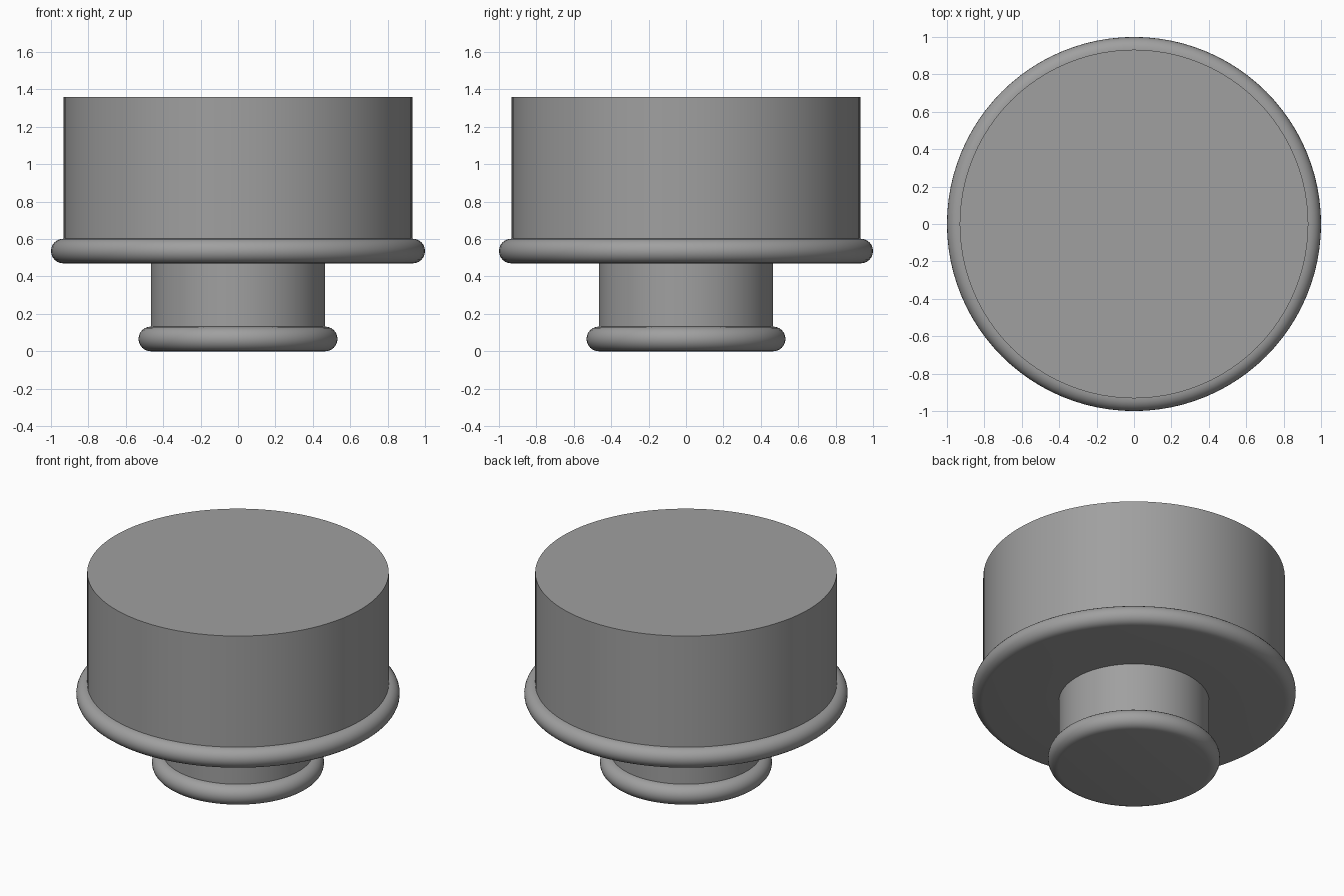
import bpy
import bmesh
from math import sin, cos, pi, tau, radians

cube = bpy.data.objects.get("Cube")
if cube:
    bpy.data.objects.remove(cube, do_unlink=True)

SEGMENTS = 96

grey = bpy.data.materials.new("plain grey")
grey.use_nodes = True
colour = (0.35, 0.35, 0.35, 1)
grey.diffuse_color = colour
grey.node_tree.nodes["Principled BSDF"].inputs["Base Color"].default_value = colour


def rounded_rim(radius, bottom, top, steps=12):
    """Half-round edge, listed from top to bottom."""
    r = (top - bottom) / 2
    angles = [pi / 2 - pi * i / steps for i in range(steps + 1)]
    return [(radius - r + r * cos(a), bottom + r + r * sin(a)) for a in angles]


def lathe(name, profile, cap_top=False, cap_bottom=False):
    """Revolve a top-to-bottom (radius, height) profile around z."""
    bm = bmesh.new()
    rings = [[bm.verts.new((r * cos(tau * k / SEGMENTS), r * sin(tau * k / SEGMENTS), z))
              for k in range(SEGMENTS)] for r, z in profile]
    for upper, lower in zip(rings, rings[1:]):
        for k in range(SEGMENTS):
            n = (k + 1) % SEGMENTS
            bm.faces.new((upper[k], lower[k], lower[n], upper[n]))
    if cap_top:
        bm.faces.new(rings[0])
    if cap_bottom:
        bm.faces.new(rings[-1][::-1])
    mesh = bpy.data.meshes.new(name)
    bm.to_mesh(mesh)
    bm.free()
    mesh.materials.append(grey)
    obj = bpy.data.objects.new(name, mesh)
    bpy.context.collection.objects.link(obj)
    bpy.ops.object.select_all(action="DESELECT")
    obj.select_set(True)
    bpy.context.view_layer.objects.active = obj
    bpy.ops.object.shade_smooth_by_angle(angle=radians(30))
    return obj


BODY, NECK = 0.932, 0.465          # radii
FOOT_TOP, FLANGE_BOTTOM, FLANGE_TOP, TOP = 0.132, 0.47, 0.602, 1.36

# Wide drum with a closed top
lathe("body", [(BODY, TOP), (BODY, FLANGE_TOP)], cap_top=True)

# Rounded flange under the drum, open where the neck joins
lathe("flange", [(BODY, FLANGE_TOP)] + rounded_rim(1.0, FLANGE_BOTTOM, FLANGE_TOP)
      + [(NECK, FLANGE_BOTTOM)])

# Narrow neck
lathe("neck", [(NECK, FLANGE_BOTTOM), (NECK, FOOT_TOP)])

# Rounded foot
lathe("foot", [(NECK, FOOT_TOP)] + rounded_rim(0.532, 0, FOOT_TOP), cap_bottom=True)
